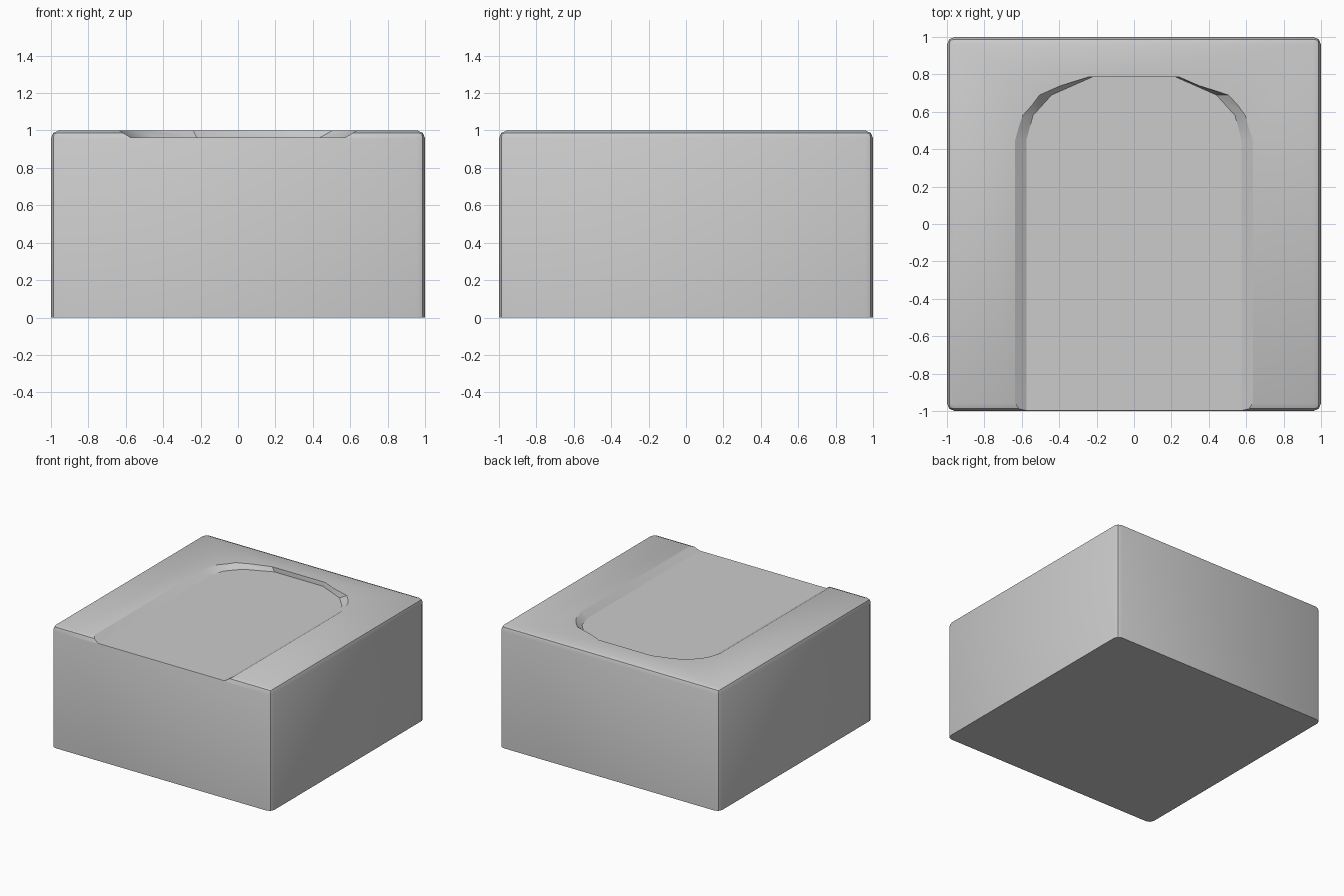
import bpy, bmesh, math

if "Cube" in bpy.data.objects:
    bpy.data.objects.remove(bpy.data.objects["Cube"])


def make_object(name, bm):
    bmesh.ops.recalc_face_normals(bm, faces=bm.faces)
    mesh = bpy.data.meshes.new(name)
    bm.to_mesh(mesh)
    bm.free()
    obj = bpy.data.objects.new(name, mesh)
    bpy.context.collection.objects.link(obj)
    return obj


# Block: rounded on the upright and top edges, sharp at the base
bm = bmesh.new()
bmesh.ops.create_cube(bm, size=2)
for v in bm.verts:
    v.co.z = (v.co.z + 1) / 2
edges = [e for e in bm.edges if any(v.co.z > 0.5 for v in e.verts)]
bmesh.ops.bevel(bm, geom=edges, offset=0.042, offset_type='OFFSET',
                segments=2, profile=0.5, affect='EDGES')
block = make_object("block", bm)

# Arched recess outline, open at the front: (rim x, floor x, y)
half = [(0.635, 0.575, -1.2), (0.635, 0.575, 0.45), (0.595, 0.54, 0.58),
        (0.505, 0.44, 0.69), (0.24, 0.22, 0.787)]


def ring(bm, column, z, grow=0.0):
    right = [(p[column] + grow * (p[0] - p[1]), p[2]) for p in half]
    points = right + [(-x, y) for x, y in reversed(right)]
    return [bm.verts.new((x, y, z)) for x, y in points]


# Cutter: flat floor, sloped walls continuing above the block
bm = bmesh.new()
low, high = ring(bm, 1, 0.963), ring(bm, 0, 1.037, 1.0)
bm.faces.new(low)
bm.faces.new(high)
for i in range(len(low)):
    j = (i + 1) % len(low)
    bm.faces.new((low[i], low[j], high[j], high[i]))
cutter = make_object("recess_cutter", bm)
cutter.hide_render = True

# Cut the recess and remove the helper
mod = block.modifiers.new("recess", 'BOOLEAN')
mod.operation = 'DIFFERENCE'
mod.solver = 'EXACT'
mod.object = cutter
bpy.context.view_layer.objects.active = block
block.select_set(True)
bpy.ops.object.modifier_apply(modifier=mod.name)
bpy.data.objects.remove(cutter, do_unlink=True)
bpy.ops.object.shade_smooth_by_angle(angle=math.radians(30))
